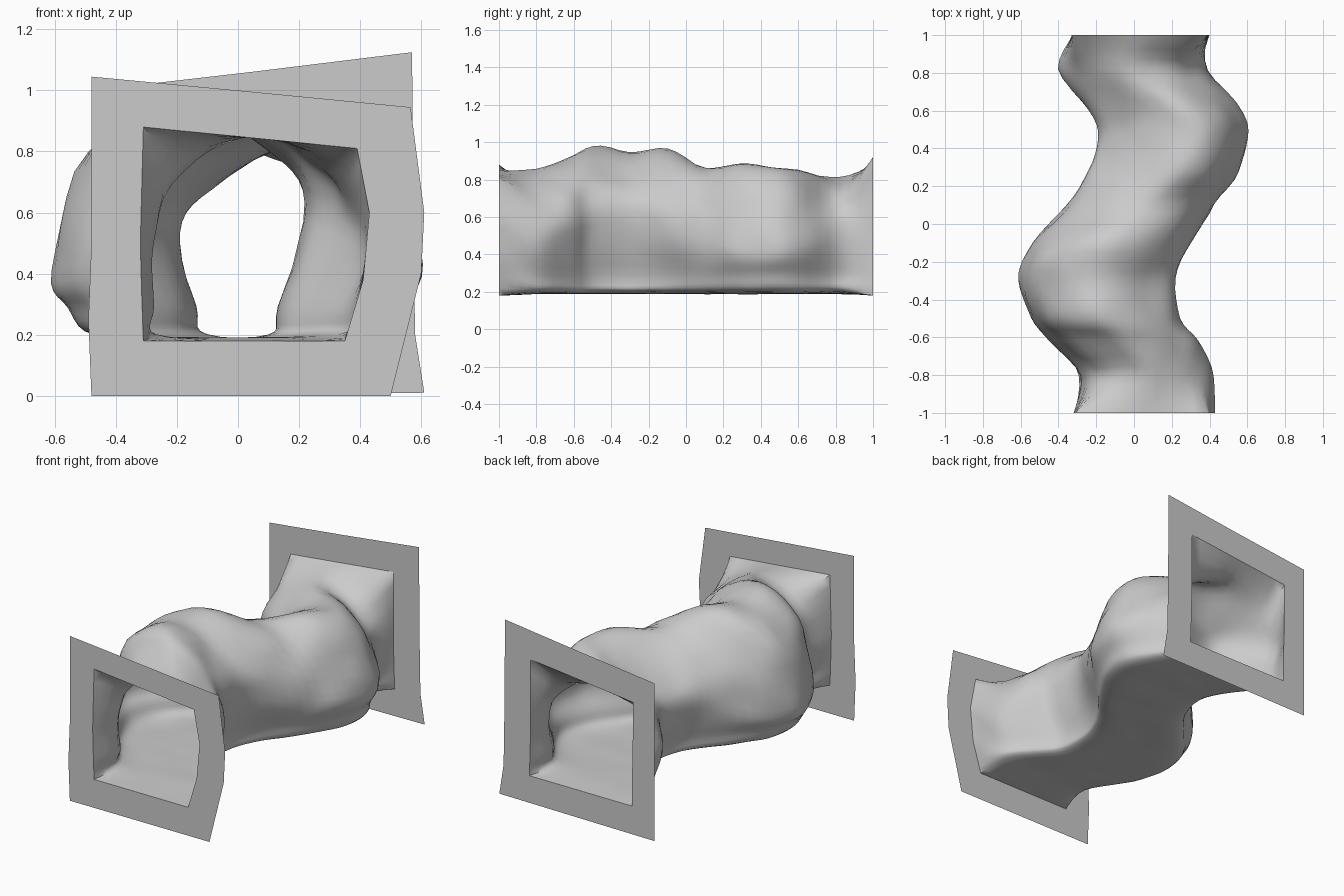
import bpy, bmesh
from mathutils import Vector, noise

if "Cube" in bpy.data.objects:
    bpy.data.objects.remove(bpy.data.objects["Cube"])

# Material
stone = bpy.data.materials.new("grey stone")
stone.use_nodes = True
grey = (0.6, 0.6, 0.6, 1)
stone.diffuse_color = grey
stone.node_tree.nodes["Principled BSDF"].inputs["Base Color"].default_value = grey

FLOOR = 0.2
STEPS = 5      # samples per section segment
ROWS = 4       # rings between neighbouring sections


def spline(p, i, t):
    """Point at fraction t between p[i] and p[i + 1] on a smooth curve."""
    a, b, c, d = (p[max(0, min(len(p) - 1, i + k))] for k in (-1, 0, 1, 2))
    return (2 * b + (c - a) * t + (2 * a - 5 * b + 4 * c - d) * t ** 2
            + (3 * b - a - 3 * c + d) * t ** 3) / 2


def outline(points, sharp):
    """Closed ring through the control points, straight or rounded."""
    loop = [points[-1]] + points + points[:2]
    ring = []
    for i in range(1, len(points) + 1):
        for k in range(STEPS):
            t = k / STEPS
            ring.append(spline(loop, i, t).lerp(loop[i].lerp(loop[i + 1], t), sharp))
    return ring


def path(y, pairs):
    """Control points, closed by the middle of the floor."""
    points = [Vector((x, y, z)) for x, z in pairs]
    return points + [(points[0] + points[-1]) / 2]


def section(y, floor_l, wall_l, zl, wall_r, zr, floor_r, top):
    """Arched section: floor corners, walls, shoulders and peak."""
    width = wall_r - wall_l
    inset = 0.14 * width
    shoulder = FLOOR + 0.8 * (top - FLOOR)
    lean = max(0, zl - zr)     # the roof rises toward the outer side of the bend

    def low(floor, wall, z):
        return floor + (wall - floor) * 0.13 / (z - FLOOR), FLOOR + 0.09

    points = path(y, [(floor_l, FLOOR), low(floor_l, wall_l, zl), (wall_l, zl),
                      (wall_l + inset, shoulder - lean / 2),
                      (wall_l + width * (0.5 + lean), top),
                      (wall_r - inset, shoulder), (wall_r, zr),
                      low(floor_r, wall_r, zr), (floor_r, FLOOR)])
    points[-1].z -= 0.01
    return points


def loft(name, rings, smooth):
    bm = bmesh.new()
    rows = [[bm.verts.new(p) for p in ring] for ring in rings]
    n = len(rows[0])
    for a, b in zip(rows, rows[1:]):
        for i in range(n):
            j = (i + 1) % n
            bm.faces.new((a[i], b[i], b[j], a[j]))
    bmesh.ops.recalc_face_normals(bm, faces=bm.faces)
    mesh = bpy.data.meshes.new(name)
    bm.to_mesh(mesh)
    bm.free()
    mesh.materials.append(stone)
    obj = bpy.data.objects.new(name, mesh)
    bpy.context.collection.objects.link(obj)
    if smooth:
        bpy.ops.object.select_all(action='DESELECT')
        obj.select_set(True)
        bpy.context.view_layer.objects.active = obj
        bpy.ops.object.shade_smooth_by_angle(angle=1.1)


# Openings and frame borders at both ends
front_inner = path(-1, [(-.31, .18), (-.315, .32), (-.32, .5), (-.31, .88), (.04, .845),
                        (.39, .81), (.43, .6), (.41, .38), (.35, .18)])
front_outer = path(-1, [(-.48, 0), (-.49, .25), (-.48, .5), (-.48, 1.045), (.05, .995),
                        (.565, .945), (.61, .6), (.6, .4), (.5, 0)])
back_inner = path(1, [(-.32, .18), (-.32, .3), (-.325, .5), (-.33, .84), (.03, .88),
                      (.39, .92), (.39, .5), (.395, .3), (.4, .18)])
back_outer = path(1, [(-.48, 0), (-.48, .2), (-.48, .5), (-.48, 1), (.04, 1.06),
                      (.57, 1.125), (.575, .5), (.58, .2), (.61, .01)])

# Winding tunnel, swinging left and then right
sections = [
    front_inner,
    section(-.8, -.27, -.28, .5, .42, .5, .33, .86),
    section(-.62, -.37, -.45, .45, .34, .58, .2, .92),
    section(-.5, -.43, -.54, .43, .24, .62, .11, .98),
    section(-.3, -.47, -.61, .41, .22, .63, .1, .95),
    section(-.1, -.42, -.54, .42, .3, .56, .17, .965),
    section(.1, -.26, -.36, .48, .43, .46, .31, .87),
    section(.28, -.14, -.24, .54, .55, .44, .43, .885),
    section(.45, -.1, -.19, .54, .6, .43, .48, .875),
    section(.6, -.15, -.24, .54, .57, .45, .46, .85),
    section(.82, -.31, -.4, .5, .39, .5, .34, .81),
    back_inner,
]
rings = []
for i in range(len(sections) - 1):
    for k in range(ROWS + (i == len(sections) - 2)):
        t = k / ROWS
        control = [spline(column, i, t) for column in zip(*sections)]
        end = max(0, 1 - (1 - abs(control[0].y)) / 0.2)
        ring = outline(control, end)
        # Uneven rock, fading out toward the floor and the openings
        for p in ring:
            fade = (1 - end) * min(1, max(0.3, (p.z - FLOOR) * 4))
            p += 0.015 * fade * noise.noise_vector(p * 6)
        rings.append(ring)
loft("tunnel", rings, True)

# Flat frames around the openings
for name, inner, outer in (("front_frame", front_inner, front_outer),
                           ("back_frame", back_inner, back_outer)):
    loft(name, [outline(inner, 1), outline(outer, 1)], False)
